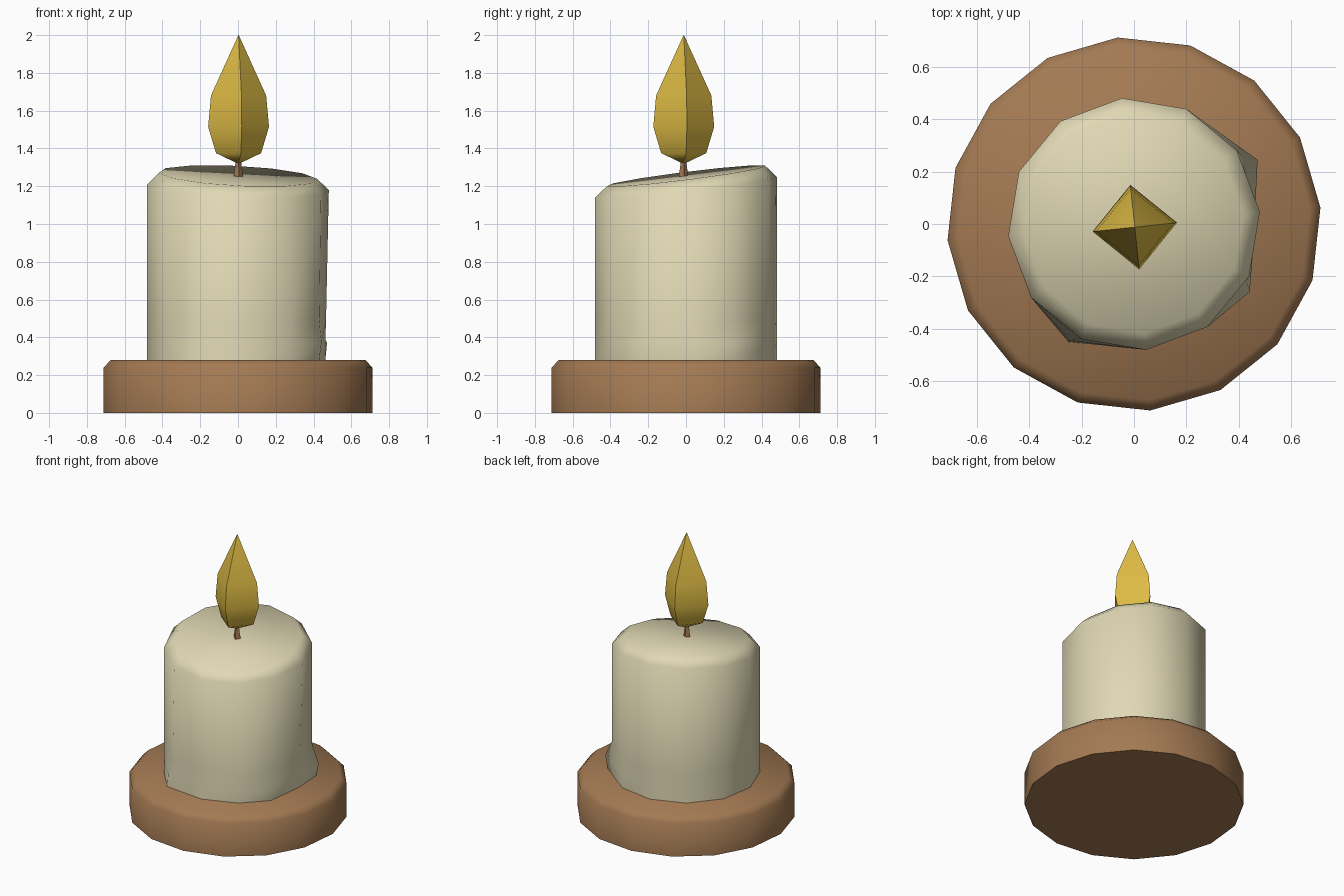
import bpy, math

if "Cube" in bpy.data.objects:
    bpy.data.objects.remove(bpy.data.objects["Cube"])


def material(name, rgb):
    m = bpy.data.materials.new(name)
    m.diffuse_color = (*rgb, 1)
    m.use_nodes = True
    m.node_tree.nodes["Principled BSDF"].inputs["Base Color"].default_value = m.diffuse_color
    return m


WOOD = material("brown wood", (0.37, 0.195, 0.087))
WAX = material("cream wax", (0.75, 0.69, 0.46))
FIRE = material("flame yellow", (0.75, 0.51, 0.06))


def ring(n, r, height, turn, centre=(0, 0), moved=None):
    """Ring of n points; height is a function of x, y; moved shifts single points."""
    pts = []
    for k in range(n):
        a = math.radians(turn) + math.tau * k / n
        x, y = centre[0] + r * math.cos(a), centre[1] + r * math.sin(a)
        if moved and k in moved:
            x, y = moved[k]
        pts.append((x, y, height(x, y)))
    return pts


def level(z):
    return lambda x, y: z


def loft(name, rings, mat, angle):
    """Skin a stack of equal rings and cap both ends."""
    n = len(rings[0])
    verts = [p for r in rings for p in r]
    faces = [tuple(reversed(range(n))), tuple(range(len(verts) - n, len(verts)))]
    for i in range(len(rings) - 1):
        for k in range(n):
            a, b = i * n + k, i * n + (k + 1) % n
            faces.append((a, b, b + n, a + n))
    mesh = bpy.data.meshes.new(name)
    mesh.from_pydata(verts, [], faces)
    mesh.materials.append(mat)
    ob = bpy.data.objects.new(name, mesh)
    bpy.context.collection.objects.link(ob)
    bpy.ops.object.select_all(action='DESELECT')
    bpy.context.view_layer.objects.active = ob
    ob.select_set(True)
    bpy.ops.object.shade_smooth_by_angle(angle=math.radians(angle))
    return ob


# Wooden base with a chamfered top edge
loft("base", [ring(16, r, level(z), 5)
              for r, z in ((0.715, 0), (0.715, 0.24), (0.675, 0.28))], WOOD, 60)

# Candle: slanted, chamfered top and small wax drips near the foot
foot = {0: (0.462, 0.03), 1: (0.45, 0.25), 11: (0.43, -0.24), 8: (-0.25, -0.45)}
drip = {0: (0.462, 0.04), 1: (0.472, 0.245), 11: (0.442, -0.26), 8: (-0.245, -0.445)}
above = {0: (0.466, 0.04), 1: (0.41, 0.26), 11: (0.43, -0.215), 8: (-0.215, -0.435)}
loft("candle", [
    ring(12, 0.483, level(0.28), 5.5, moved=foot),
    ring(12, 0.483, level(0.37), 5.5, moved=drip),
    ring(12, 0.483, level(0.49), 5.5, moved=above),
    ring(12, 0.483, lambda x, y: 1.195 - 0.04 * x + 0.11 * y, 5.5),
    ring(12, 0.42, lambda x, y: 1.255 - 0.05 * x + 0.125 * y, 5.5),
], WAX, 60)

# Wick
loft("wick", [ring(4, r, level(z), 6, (0.002, -0.013))
              for r, z in ((0.027, 1.24), (0.013, 1.34))], WOOD, 30)

# Four-sided flame
loft("flame", [ring(4, r, level(z), 6, (0.003, -0.012))
               for r, z in ((0.004, 1.32), (0.12, 1.375), (0.162, 1.515),
                            (0.147, 1.68), (0.001, 2.0))], FIRE, 45)
